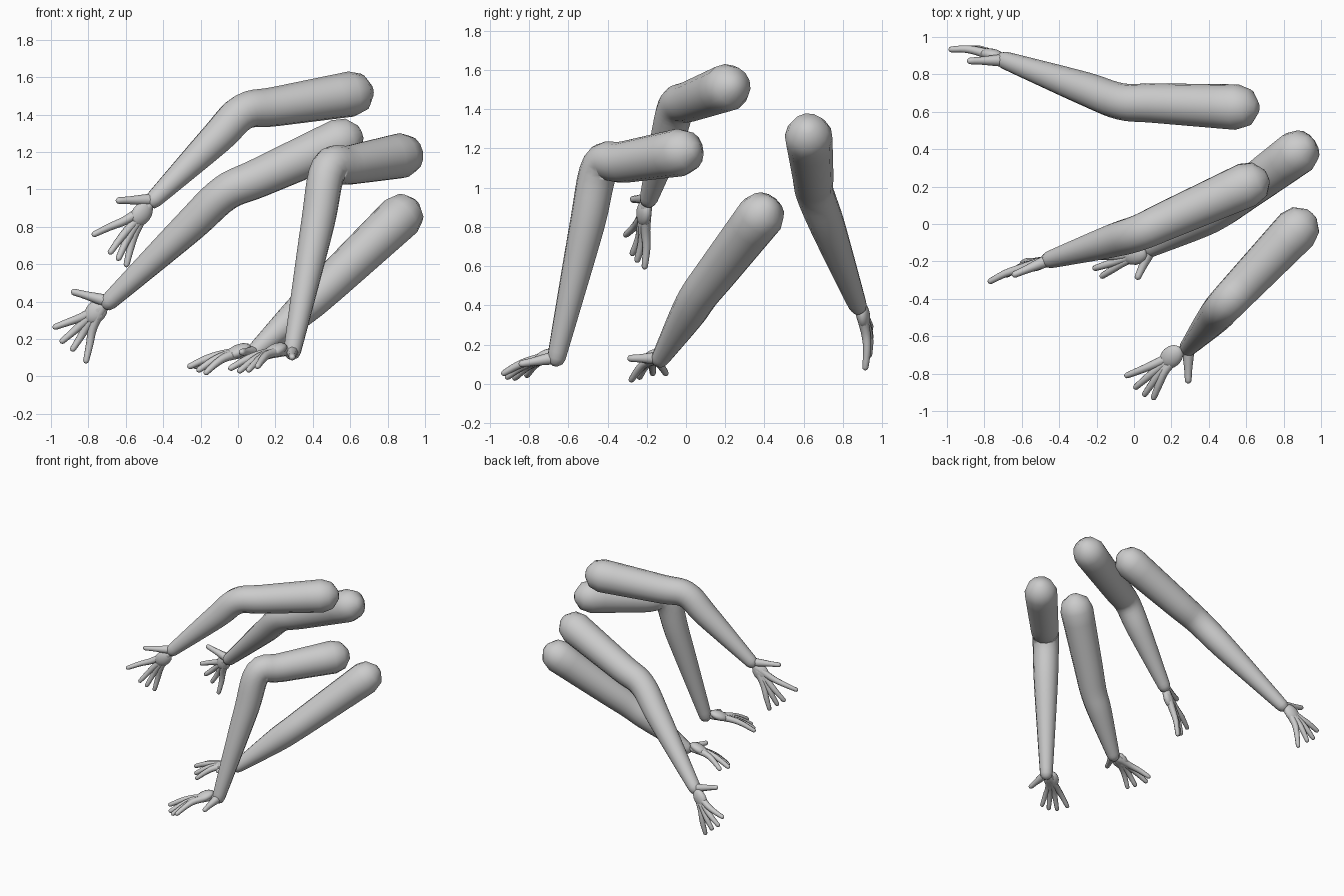
import bpy, bmesh, math
from mathutils import Vector, Matrix

if "Cube" in bpy.data.objects:
    bpy.data.objects.remove(bpy.data.objects["Cube"])


def smooth_path(pts, steps):
    # Catmull-Rom through (x, y, z, radius) points
    p = [Vector(q) for q in pts]
    p = [2 * p[0] - p[1]] + p + [2 * p[-1] - p[-2]]
    out = []
    for i in range(1, len(p) - 2):
        a, b, c, d = p[i - 1:i + 3]
        for k in range(steps):
            t = k / steps
            out.append(0.5 * (2 * b + (c - a) * t + (2 * a - 5 * b + 4 * c - d) * t * t
                              + (3 * b - a - 3 * c + d) * t ** 3))
    return out + [p[-2]]


def tube(bm, pts, sides, steps=4, caps=2):
    # Tapered tube with rounded ends
    path = [(q.xyz, q.w) for q in smooth_path(pts, steps)]
    s_dir = (path[0][0] - path[1][0]).normalized()
    e_dir = (path[-1][0] - path[-2][0]).normalized()
    angles = [math.pi / 2 * k / (caps + 0.5) for k in range(1, caps + 1)]
    (s, rs), (e, re) = path[0], path[-1]
    head = [(s + s_dir * rs * math.sin(a), rs * math.cos(a)) for a in reversed(angles)]
    tail = [(e + e_dir * re * math.sin(a), re * math.cos(a)) for a in angles]
    path = head + path + tail
    rings, normal = [], s_dir.orthogonal().normalized()
    for i, (c, r) in enumerate(path):
        t = (path[min(i + 1, len(path) - 1)][0] - path[max(i - 1, 0)][0]).normalized()
        normal = (normal - t * normal.dot(t)).normalized()
        b = t.cross(normal)
        rings.append([bm.verts.new(c + r * (math.cos(u) * normal + math.sin(u) * b))
                      for u in (2 * math.pi * k / sides for k in range(sides))])
    for r0, r1 in zip(rings, rings[1:]):
        for k in range(sides):
            j = (k + 1) % sides
            bm.faces.new((r0[k], r0[j], r1[j], r1[k]))
    for ring, tip, rev in ((rings[0], s + s_dir * rs, True), (rings[-1], e + e_dir * re, False)):
        v = bm.verts.new(tip)
        for k in range(sides):
            f = (ring[k], ring[(k + 1) % sides], v)
            bm.faces.new(f[::-1] if rev else f)


def arm(name, shoulder, elbow, wrist, palm, tips, thumb):
    bm = bmesh.new()
    S, E, W, P = map(Vector, (shoulder, elbow, wrist, palm))
    tips = [Vector(t) for t in tips]
    # Upper arm and forearm
    tube(bm, [(*S, .122), (*S.lerp(E, .7), .106), (*E, .098), (*E.lerp(W, .3), .09),
              (*E.lerp(W, .8), .06), (*W, .047)], 14, 5)
    # Palm
    fwd = (sum(tips, Vector()) / 4 - P).normalized()
    up = (tips[3] - tips[0]).cross(fwd).normalized()
    rot = Matrix((fwd, up.cross(fwd), up)).transposed().to_4x4()
    bmesh.ops.create_uvsphere(bm, u_segments=14, v_segments=8, radius=1,
                              matrix=Matrix.Translation(P) @ rot @ Matrix.Diagonal((.075, .056, .033, 1)))
    # Fingers, index to little
    for t in tips:
        end = t - (t - P).normalized() * .015
        tube(bm, [(*W.lerp(P, .5), .03), (*(P.lerp(end, .32) + up * .008), .024),
                  (*(P.lerp(end, .65) + up * .012), .02), (*end, .016)], 8, 3)
    # Thumb
    T = Vector(thumb)
    end = T - (T - W).normalized() * .015
    tube(bm, [(*W, .035), (*W.lerp(end, .4), .027), (*W.lerp(end, .7), .021), (*end, .018)], 8, 3)
    bmesh.ops.recalc_face_normals(bm, faces=bm.faces)
    for f in bm.faces:
        f.smooth = True
    me = bpy.data.meshes.new(name)
    bm.to_mesh(me)
    bm.free()
    bpy.context.collection.objects.link(bpy.data.objects.new(name, me))


arm("rear_arm", (.55, .625, 1.26), (-.07, .655, .98), (-.69, .875, .40), (-.76, .905, .345),
    [(-.99, .935, .26), (-.95, .935, .18), (-.89, .935, .135), (-.815, .915, .07)], (-.89, .872, .455))
arm("upper_arm", (.605, .21, 1.51), (.03, -.045, 1.415), (-.45, -.19, .945), (-.515, -.215, .87),
    [(-.78, -.31, .755), (-.69, -.275, .655), (-.645, -.25, .62), (-.6, -.21, .585)], (-.65, -.275, .94))
arm("front_arm", (.87, -.03, 1.18), (.485, -.435, 1.11), (.29, -.66, .135), (.2, -.71, .14),
    [(.1, -.94, .05), (.05, -.92, .03), (0, -.88, .025), (-.05, -.815, .04)], (.29, -.85, .1))
arm("lower_arm", (.87, .38, .855), (.45, .07, .455), (.09, -.13, .13), (0, -.165, .135),
    [(-.18, -.285, .015), (-.22, -.24, .03), (-.27, -.17, .05), (-.24, -.1, .05)], (.015, -.295, .13))
